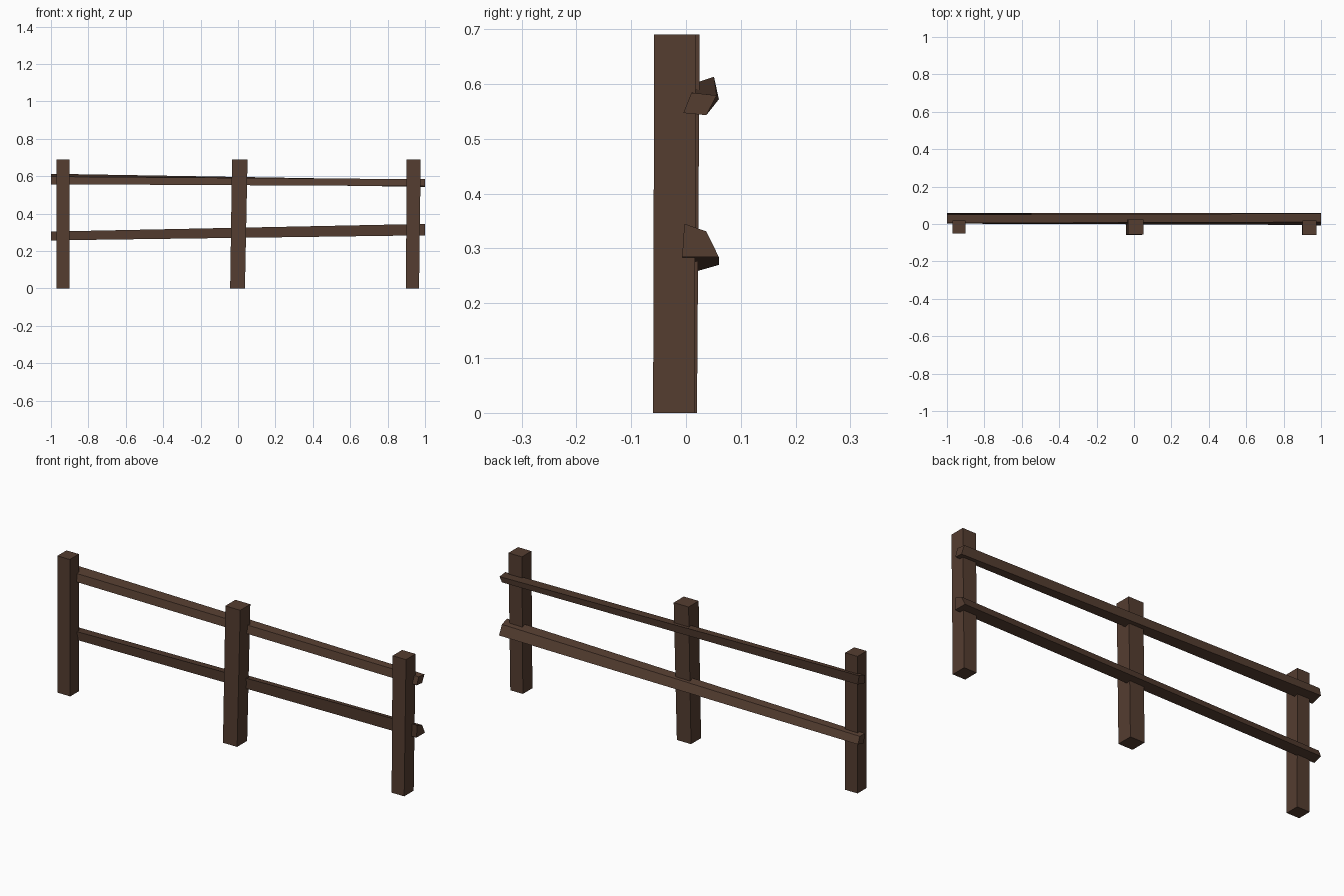
import bpy, bmesh

if "Cube" in bpy.data.objects:
    bpy.data.objects.remove(bpy.data.objects["Cube"])

wood = bpy.data.materials.new("dark brown wood")
wood.diffuse_color = (0.09, 0.047, 0.03, 1)
wood.use_nodes = True
wood.node_tree.nodes["Principled BSDF"].inputs["Base Color"].default_value = wood.diffuse_color


def beam(name, ring_a, ring_b):
    """Four-sided beam joining two matching end outlines."""
    bm = bmesh.new()
    a = [bm.verts.new(p) for p in ring_a]
    b = [bm.verts.new(p) for p in ring_b]
    bm.faces.new(a)
    bm.faces.new(b)
    for i in range(4):
        j = (i + 1) % 4
        bm.faces.new((a[i], a[j], b[j], b[i]))
    bmesh.ops.recalc_face_normals(bm, faces=bm.faces)
    me = bpy.data.meshes.new(name)
    bm.to_mesh(me)
    bm.free()
    me.materials.append(wood)
    ob = bpy.data.objects.new(name, me)
    bpy.context.collection.objects.link(ob)


def rect(x0, x1, y0, y1, z):
    return [(x0, y0, z), (x1, y0, z), (x1, y1, z), (x0, y1, z)]


# Posts: slightly leaning, from ground to top
posts = {
    "left_post": ((-0.97, -0.90, -0.05, 0.02), (-0.97, -0.901, -0.052, 0.02)),
    "middle_post": ((-0.042, 0.037, -0.06, 0.02), (-0.032, 0.051, -0.055, 0.025)),
    "right_post": ((0.898, 0.968, -0.06, 0.016), (0.902, 0.977, -0.058, 0.018)),
}
for name, (bottom, top) in posts.items():
    beam(name, rect(*bottom, 0), rect(*top, 0.69))

# Rails: uneven end outlines as (y, z): front bottom, front top, back top, back bottom
rails = {
    "upper_rail": ([(0.002, 0.557), (0.005, 0.598), (0.051, 0.613), (0.06, 0.572)],
                   [(-0.005, 0.547), (0.01, 0.584), (0.056, 0.579), (0.037, 0.543)]),
    "lower_rail": ([(0.015, 0.257), (0.003, 0.304), (0.045, 0.305), (0.06, 0.27)],
                   [(-0.007, 0.284), (-0.003, 0.345), (0.037, 0.331), (0.06, 0.284)]),
}
for name, (left, right) in rails.items():
    beam(name, [(-1, y, z) for y, z in left], [(1, y, z) for y, z in right])
